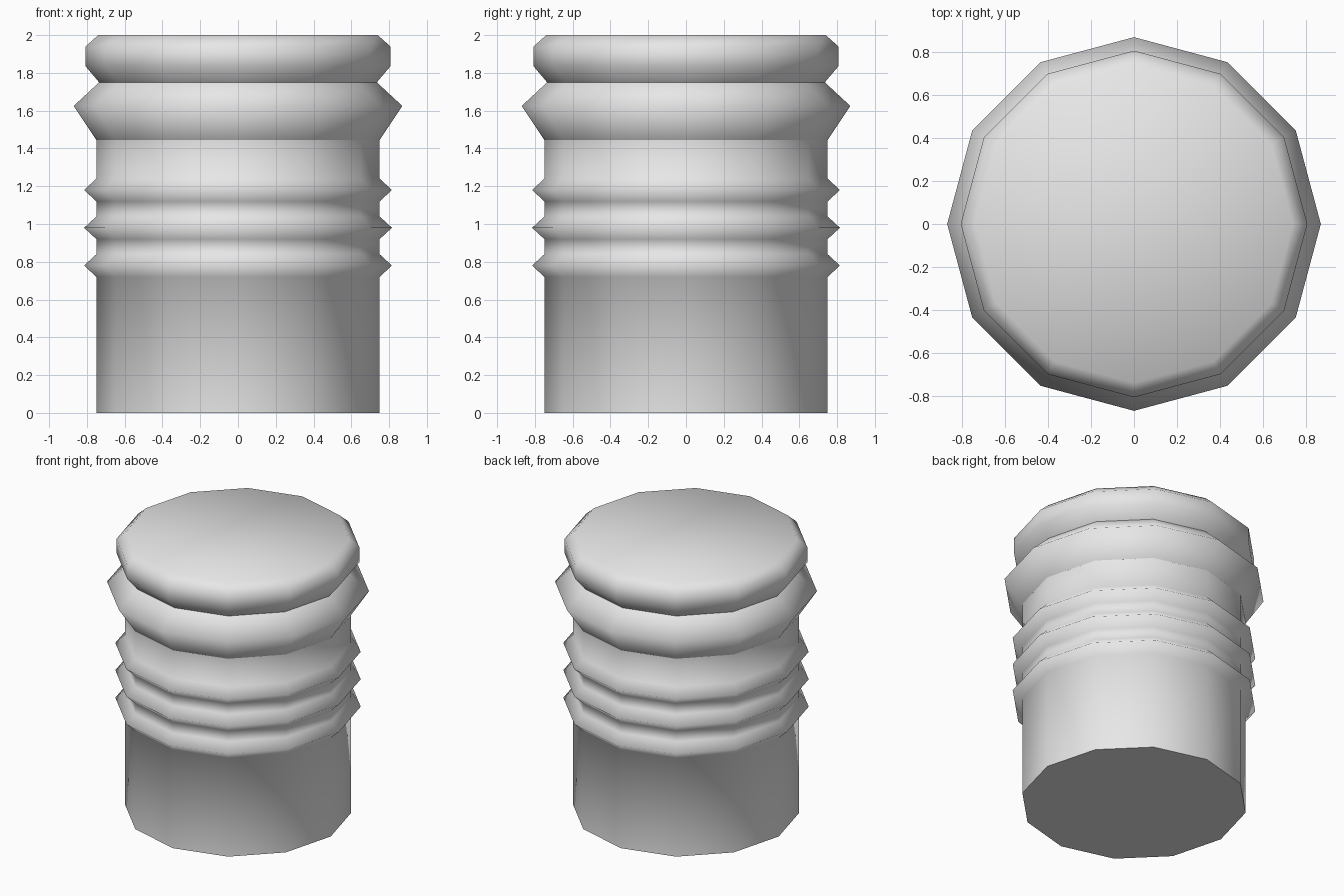
import bpy, bmesh
from math import cos, sin, tau

cube = bpy.data.objects.get("Cube")
if cube:
    bpy.data.objects.remove(cube, do_unlink=True)

SIDES = 12

grey = bpy.data.materials.new("plain grey")
grey.use_nodes = True
colour = (0.8, 0.8, 0.8, 1)
grey.diffuse_color = colour
bsdf = next(n for n in grey.node_tree.nodes if n.type == 'BSDF_PRINCIPLED')
bsdf.inputs["Base Color"].default_value = colour


def lathe(name, profile, close_bottom=False, close_top=False):
    """Turn a (radius, height) profile, listed bottom to top, around z."""
    bm = bmesh.new()
    rings = [[bm.verts.new((r * cos(tau * i / SIDES), r * sin(tau * i / SIDES), z))
              for i in range(SIDES)] for r, z in profile]
    for low, high in zip(rings, rings[1:]):
        for i in range(SIDES):
            j = (i + 1) % SIDES
            bm.faces.new((low[i], low[j], high[j], high[i])).smooth = True
    if close_bottom:
        base = bm.faces.new(rings[0][::-1])
        for edge in base.edges:
            edge.smooth = False
    if close_top:
        bm.faces.new(rings[-1]).smooth = True
    mesh = bpy.data.meshes.new(name)
    bm.to_mesh(mesh)
    bm.free()
    mesh.materials.append(grey)
    obj = bpy.data.objects.new(name, mesh)
    bpy.context.collection.objects.link(obj)
    return obj


# Body with three pointed ribs
body_r, rib_r, rib_half = 0.75, 0.815, 0.06
profile = [(body_r, 0)]
for z in (0.78, 0.98, 1.18):
    profile += [(body_r, z - rib_half), (rib_r, z), (body_r, z + rib_half)]
profile.append((body_r, 1.445))
lathe("body", profile, close_bottom=True)

# Wide pointed collar
lathe("collar", [(body_r, 1.445), (0.87, 1.625), (0.735, 1.75)])

# Bevelled lid
lathe("lid", [(0.735, 1.75), (0.807, 1.835), (0.807, 1.94), (0.74, 2)], close_top=True)
